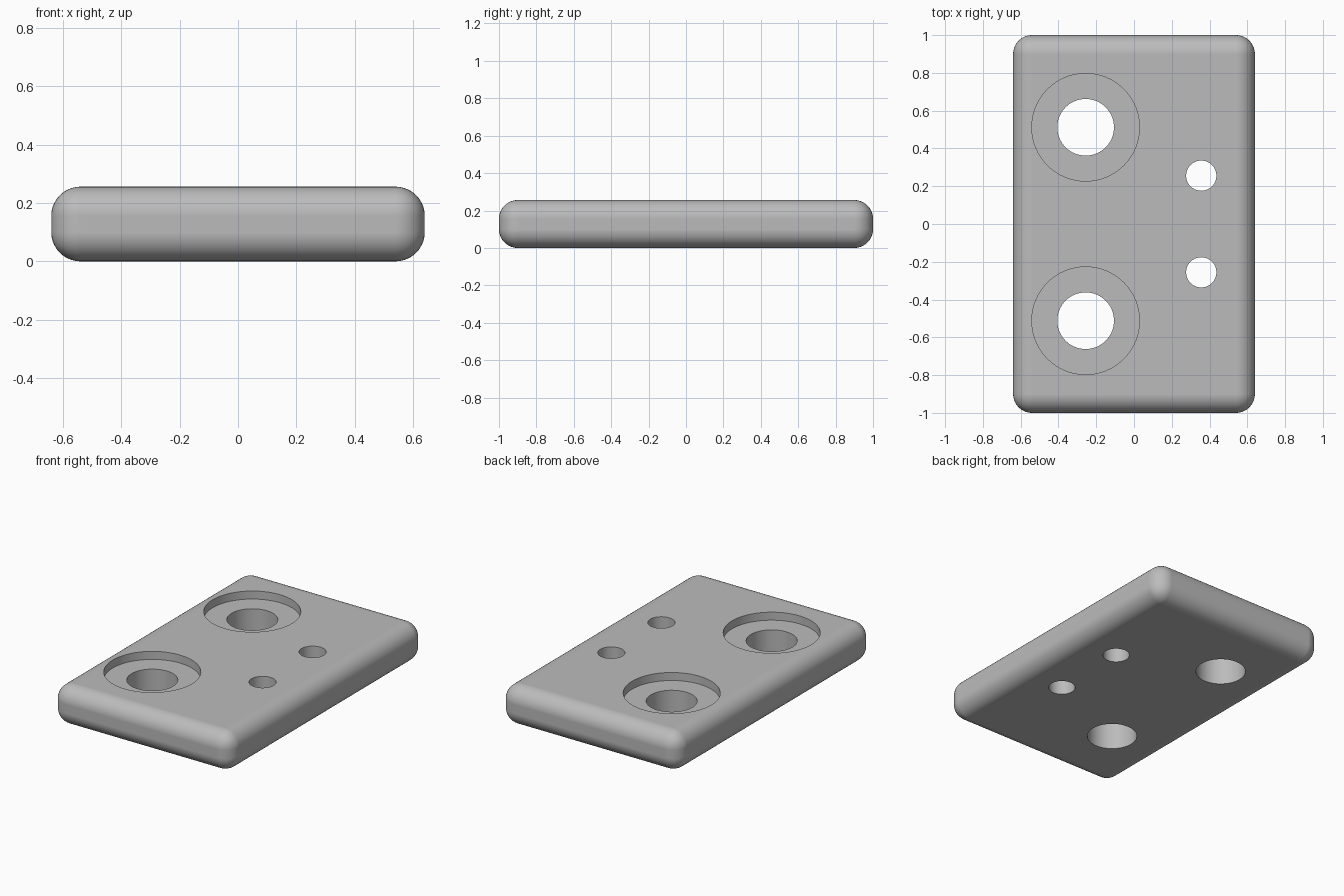
import bpy
import math

cube = bpy.data.objects.get("Cube")
if cube:
    bpy.data.objects.remove(cube, do_unlink=True)

WIDTH, LENGTH, HEIGHT = 1.28, 2.0, 0.256
FILLET = 0.1
BORE_DEPTH = 0.052

grey = bpy.data.materials.new("plain grey")
grey.use_nodes = True
colour = (0.5, 0.5, 0.5, 1)
grey.diffuse_color = colour
grey.node_tree.nodes["Principled BSDF"].inputs["Base Color"].default_value = colour


def apply_modifier(obj, kind, **settings):
    mod = obj.modifiers.new(kind.title(), kind)
    for key, value in settings.items():
        setattr(mod, key, value)
    bpy.context.view_layer.objects.active = obj
    bpy.ops.object.modifier_apply(modifier=mod.name)


def drill(obj, x, y, radius, bottom):
    """Cut a round hole from above the plate down to the given height."""
    top = HEIGHT + 0.1
    bpy.ops.mesh.primitive_cylinder_add(
        vertices=64, radius=radius, depth=top - bottom,
        location=(x, y, (top + bottom) / 2))
    cutter = bpy.context.object
    cutter.name = "hole_cutter"
    cutter.hide_render = True
    cutter.data.materials.append(grey)
    apply_modifier(obj, "BOOLEAN", operation="DIFFERENCE", object=cutter, solver="EXACT")
    bpy.data.objects.remove(cutter, do_unlink=True)


# Plate with every edge rounded
bpy.ops.mesh.primitive_cube_add(size=1, location=(0, 0, HEIGHT / 2))
plate = bpy.context.object
plate.name = "mounting_plate"
plate.scale = (WIDTH, LENGTH, HEIGHT)
bpy.ops.object.transform_apply(location=True, rotation=False, scale=True)
plate.data.materials.append(grey)
apply_modifier(plate, "BEVEL", width=FILLET, segments=10, limit_method="NONE")

for side in (-1, 1):
    # Counterbored bolt hole
    drill(plate, -0.256, side * 0.512, 0.285, HEIGHT - BORE_DEPTH)
    drill(plate, -0.256, side * 0.512, 0.15, -0.1)
    # Small plain hole
    drill(plate, 0.356, side * 0.256, 0.08, -0.1)

# Smooth fillets and bores, crisp hole rims, flat large faces
bpy.ops.object.select_all(action="DESELECT")
plate.select_set(True)
bpy.context.view_layer.objects.active = plate
bpy.ops.object.shade_smooth_by_angle(angle=math.radians(35))
apply_modifier(plate, "WEIGHTED_NORMAL", keep_sharp=True, weight=100)
